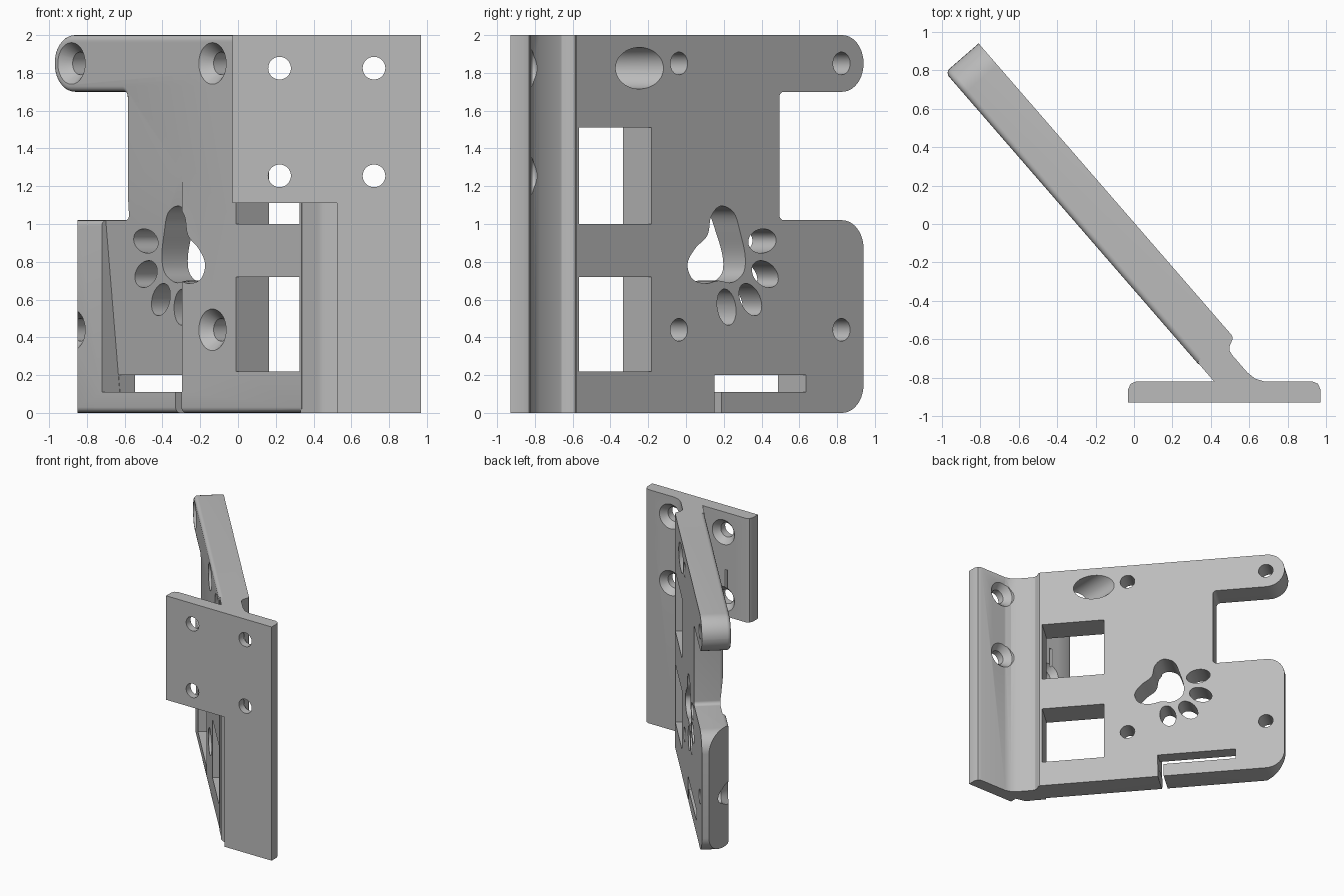
import bpy, bmesh, math
from mathutils import Matrix, Vector

if "Cube" in bpy.data.objects:
    bpy.data.objects.remove(bpy.data.objects["Cube"], do_unlink=True)

grey = bpy.data.materials.new("light grey")
grey.use_nodes = True
grey.diffuse_color = (0.5, 0.5, 0.5, 1)
grey.node_tree.nodes["Principled BSDF"].inputs["Base Color"].default_value = (0.5, 0.5, 0.5, 1)

# Frames: the arm runs along D with its back normal N
UP = Vector((0, 0, 1))
D = Vector((-0.655, 0.755, 0)).normalized()
N = D.cross(UP)


def frame(a, b, c):
    return Matrix((a, b, c)).transposed().to_4x4()


WORLD = Matrix.Identity(4)
ARM = frame(D, UP, N)                              # along, height, depth
ARM_SIDE = frame(UP, N, D)                         # height, depth, along
PLATE = frame(Vector((1, 0, 0)), UP, Vector((0, -1, 0)))
BACK, FRONT, START = 0.005, -0.225, -0.772         # arm limits


def loft(name, rings, mat):
    """Closed solid through matching rings of points."""
    bm = bmesh.new()
    rings = [[bm.verts.new(p) for p in ring] for ring in rings]
    n = len(rings[0])
    bm.faces.new(rings[0])
    bm.faces.new(rings[-1])
    for a, b in zip(rings, rings[1:]):
        for i in range(n):
            j = (i + 1) % n
            bm.faces.new((a[i], a[j], b[j], b[i]))
    bmesh.ops.recalc_face_normals(bm, faces=bm.faces)
    bm.transform(mat)
    me = bpy.data.meshes.new(name)
    bm.to_mesh(me)
    bm.free()
    me.materials.append(grey)
    ob = bpy.data.objects.new(name, me)
    bpy.context.scene.collection.objects.link(ob)
    return ob


def prism(name, pts, lo, hi, mat):
    return loft(name, [[(p[0], p[1], h) for p in pts] for h in (lo, hi)], mat)


def box(name, x0, x1, y0, y1, lo, hi, mat):
    return prism(name, [(x0, y0), (x1, y0), (x1, y1), (x0, y1)], lo, hi, mat)


def turned(name, x, y, steps, mat, n=40):
    """Solid of revolution about the local depth axis; steps are (depth, radius)."""
    turns = [math.tau * k / n for k in range(n)]
    return loft(name, [[(x + r * math.cos(a), y + r * math.sin(a), h) for a in turns]
                       for h, r in steps], mat)


def rounded(corners, steps=10):
    out = []
    for i, (x, y, r) in enumerate(corners):
        p = Vector((x, y))
        if not r:
            out.append(p)
            continue
        u = (Vector(corners[i - 1][:2]) - p).normalized()
        v = (Vector(corners[(i + 1) % len(corners)][:2]) - p).normalized()
        c = p + (u + v) * r
        for k in range(steps + 1):
            t = math.pi / 2 * k / steps
            out.append(c - v * r * math.cos(t) - u * r * math.sin(t))
    return out


def inset(pts, amount):
    """Shrink an anticlockwise outline, keeping its inner end in place."""
    out = []
    for i, p in enumerate(pts):
        e = (p - pts[i - 1]).normalized()
        f = (pts[(i + 1) % len(pts)] - p).normalized()
        a, b = Vector((-e.y, e.x)), Vector((-f.y, f.x))
        q = p + (a + b) * amount / (1 + a.dot(b))
        out.append(Vector((START, q.y)) if p.x < START + 0.01 else q)
    return out


def smooth_loop(pts, steps=5):
    """Closed Catmull-Rom curve."""
    pts = [Vector(p) for p in pts]
    n, out = len(pts), []
    for i in range(n):
        a, b, c, d = (pts[(i + k) % n] for k in (-1, 0, 1, 2))
        for k in range(steps):
            t = k / steps
            out.append(0.5 * (2 * b + (c - a) * t + (2 * a - 5 * b + 4 * c - d) * t * t
                              + (3 * b - a - 3 * c + d) * t ** 3))
    return out


def volume(me):
    bm = bmesh.new()
    bm.from_mesh(me)
    bmesh.ops.triangulate(bm, faces=bm.faces)
    v = bm.calc_volume(signed=True)
    bm.free()
    return v


def combine(target, tool, op='DIFFERENCE'):
    """Boolean that moves on to the next solver if the volume change is implausible."""
    before = target.data
    low, high = (1.01, 2) if op == 'UNION' else (0.8, 0.99999)
    bpy.context.view_layer.objects.active = target
    for solver in ('MANIFOLD', 'EXACT', 'FLOAT'):
        target.data = before.copy()
        mod = target.modifiers.new(tool.name, 'BOOLEAN')
        mod.operation = op
        mod.solver = solver
        mod.object = tool
        bpy.ops.object.modifier_apply(modifier=mod.name)
        if low < volume(target.data) / volume(before) < high:
            break
    else:
        target.data = before
    bpy.data.objects.remove(tool, do_unlink=True)


# Slanted arm with two prongs and a filleted front rim
outline = rounded([
    (START, 0, 0), (1.24, 0, 0.15), (1.24, 1.02, 0.15), (0.65, 1.02, 0.03),
    (0.65, 1.7, 0.03), (1.24, 1.7, 0.149), (1.24, 2, 0.149), (START, 2, 0)])
layers = []
for k in range(5):
    a = math.pi / 2 * k / 4
    layers.append([(p.x, p.y, FRONT + 0.03 * (1 - math.sin(a)))
                   for p in inset(outline, 0.03 * (1 - math.cos(a)))])
layers = [[(p.x, p.y, BACK) for p in outline]] + layers
bracket = loft("bracket", layers, ARM)

# Mounting plate and neck
mount = prism("mount", [
    (-0.03, -0.93), (0.97, -0.93), (0.97, -0.86), (0.958, -0.832), (0.93, -0.82),
    (0.68, -0.82), (0.63, -0.805), (0.59, -0.773), (0.51, -0.681), (0.498, -0.66),
    (0.498, -0.635), (0.513, -0.6), (0.512, -0.587), (0.5, -0.572), (0.33, -0.719),
    (0.417, -0.82), (0.01, -0.82), (-0.018, -0.832), (-0.03, -0.86)], 0, 2, WORLD)
combine(bracket, mount, 'UNION')

# Plate cutaway below the left half
cutters = [prism("plate_cutaway", [(-0.1, -1), (0.525, -1), (0.525, -0.87), (0.45, -0.852),
                                   (0.425, -0.835), (0.41, -0.815), (-0.1, -0.815)],
                 -0.1, 1.11, WORLD)]

# Flat outer side on the lower prong
cutters.append(box("prong_flat", -1.5, -0.85, 0, 1.5, -0.1, 1.4, WORLD))

# Windows
for z0, z1 in ((0.22, 0.72), (1.0, 1.51)):
    cutters.append(box("window", -0.755, -0.245, z0, z1, -0.4, 0.2, ARM))

# Tapered front pocket, cable slot and its entry gap
cutters.append(prism("pocket", [(0.11, -0.1), (0.11, -0.3), (1.4, -0.3), (1.4, -0.239)],
                     0.195, 0.84, ARM_SIDE))
cutters.append(box("cable_slot", 0.196, 0.838, 0.111, 0.2, -0.4, 0.2, ARM))
cutters.append(box("slot_entry", 0.197, 0.245, -0.1, 0.15, -0.4, 0.2, ARM))

# Countersunk arm holes
for s in (-0.053, 1.086):
    for z in (0.44, 1.85):
        cutters.append(turned("arm_hole", s, z, [(-0.245, 0.127), (-0.165, 0.06),
                                                 (0.1, 0.06)], ARM))

# Countersunk plate holes, one continued as a driver passage through the arm
for x in (0.22, 0.72):
    for z in (1.255, 1.825):
        end = -0.3 if x < 0.5 and z > 1.5 else 0.78
        cutters.append(turned("plate_hole", x, z, [(1, 0.06), (0.87, 0.06), (0.815, 0.11),
                                                   (end, 0.11)], PLATE))

# Paw cutout: pad and four toes
pad = [(0.18, 1.095), (0.13, 1.04), (0.11, 0.94), (0.045, 0.87), (0.005, 0.79), (0.03, 0.71),
       (0.10, 0.685), (0.17, 0.70), (0.24, 0.69), (0.30, 0.74), (0.31, 0.83), (0.285, 0.95),
       (0.25, 1.06)]
cutters.append(prism("paw_pad", smooth_loop([(y / D.y, z) for y, z in pad]), -0.4, 0.2, ARM))
for s, z, tilt in ((0.53, 0.91, 5), (0.55, 0.735, -25), (0.447, 0.6, -50), (0.28, 0.56, -75)):
    t = math.radians(tilt)
    toe = []
    for k in range(28):
        a = math.tau * k / 28
        u, v = 0.098 * math.cos(a), 0.064 * math.sin(a)
        toe.append((s + u * math.cos(t) - v * math.sin(t), z + u * math.sin(t) + v * math.cos(t)))
    cutters.append(prism("paw_toe", toe, -0.4, 0.2, ARM))

for c in cutters:
    combine(bracket, c)

# Smooth curved walls, keep sharp edges
bpy.ops.object.select_all(action='DESELECT')
bracket.select_set(True)
bpy.context.view_layer.objects.active = bracket
bpy.ops.object.shade_smooth_by_angle(angle=math.radians(28))
